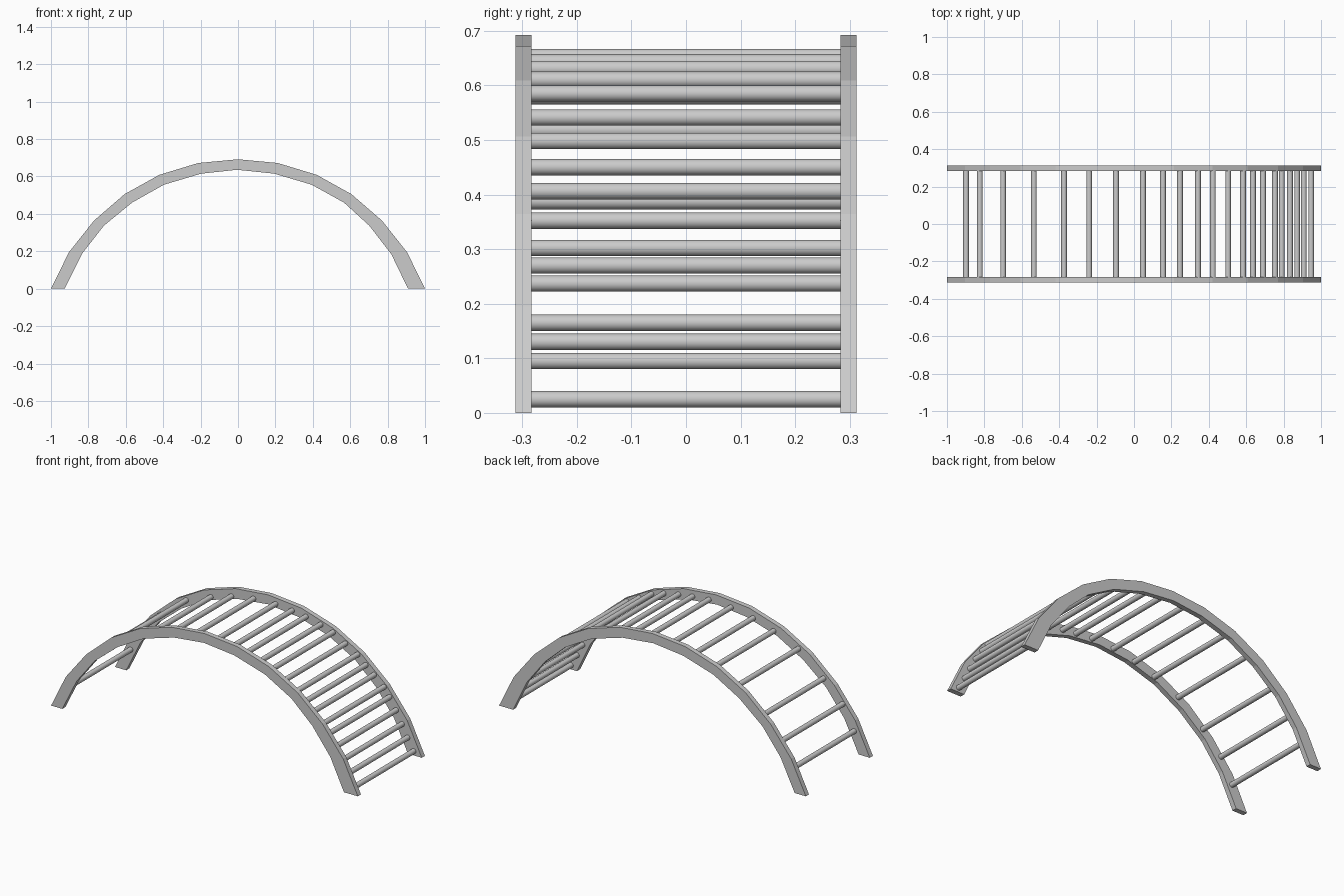
import bpy, bmesh, math
from mathutils import Vector

cube = bpy.data.objects.get("Cube")
if cube:
    bpy.data.objects.remove(cube, do_unlink=True)

metal = bpy.data.materials.new("grey metal")
metal.use_nodes = True
GREY = (0.6, 0.6, 0.6, 1)
metal.diffuse_color = GREY
metal.node_tree.nodes["Principled BSDF"].inputs["Base Color"].default_value = GREY

RAIL_Y, RAIL_IN = 0.312, 0.283

# Arch profile, left foot to right foot
outer = [(-1, 0), (-.904, .195), (-.77, .364), (-.606, .506), (-.42, .609), (-.213, .672), (0, .692),
         (.213, .672), (.42, .609), (.606, .506), (.77, .364), (.904, .195), (1, 0)]
inner = [(-.927, 0), (-.834, .187), (-.717, .337), (-.567, .46), (-.396, .556), (-.198, .615), (-.005, .636),
         (.195, .615), (.394, .556), (.567, .46), (.702, .337), (.82, .184), (.909, 0)]


def make_rail(name, y0, y1):
    """Faceted arch: one four-sided section per profile station."""
    bm = bmesh.new()
    rings = []
    for (ox, oz), (ix, iz) in zip(outer, inner):
        corners = [(ox, y0, oz), (ox, y1, oz), (ix, y1, iz), (ix, y0, iz)]
        rings.append([bm.verts.new(c) for c in corners])
    for a, b in zip(rings, rings[1:]):
        for i in range(4):
            j = (i + 1) % 4
            bm.faces.new((a[i], a[j], b[j], b[i]))
    bm.faces.new(rings[0])
    bm.faces.new(rings[-1])
    bmesh.ops.recalc_face_normals(bm, faces=bm.faces)
    mesh = bpy.data.meshes.new(name)
    bm.to_mesh(mesh)
    bm.free()
    mesh.materials.append(metal)
    rail = bpy.data.objects.new(name, mesh)
    bpy.context.collection.objects.link(rail)


make_rail("front_rail", -RAIL_Y, -RAIL_IN)
make_rail("back_rail", RAIL_IN, RAIL_Y)

# Rungs: wide spacing on the right half, close spacing on the left half
rungs = [(-.898, .13), (-.824, .27), (-.70, .388), (-.535, .518), (-.374, .58), (-.24, .62), (-.096, .645),
         (.048, .652), (.155, .642), (.246, .63), (.342, .61), (.422, .585), (.503, .541), (.583, .498),
         (.636, .45), (.69, .406), (.754, .352), (.79, .302), (.834, .237), (.872, .165),
         (.908, .095), (.947, .025)]
for n, (x, z) in enumerate(rungs, 1):
    bpy.ops.mesh.primitive_cylinder_add(vertices=32, radius=0.015, depth=2 * RAIL_IN,
                                        location=(x, 0, z), rotation=(math.pi / 2, 0, 0))
    rung = bpy.context.object
    rung.name = f"rung_{n}"
    rung.data.materials.append(metal)
    bpy.ops.object.shade_smooth_by_angle(angle=math.radians(40))
